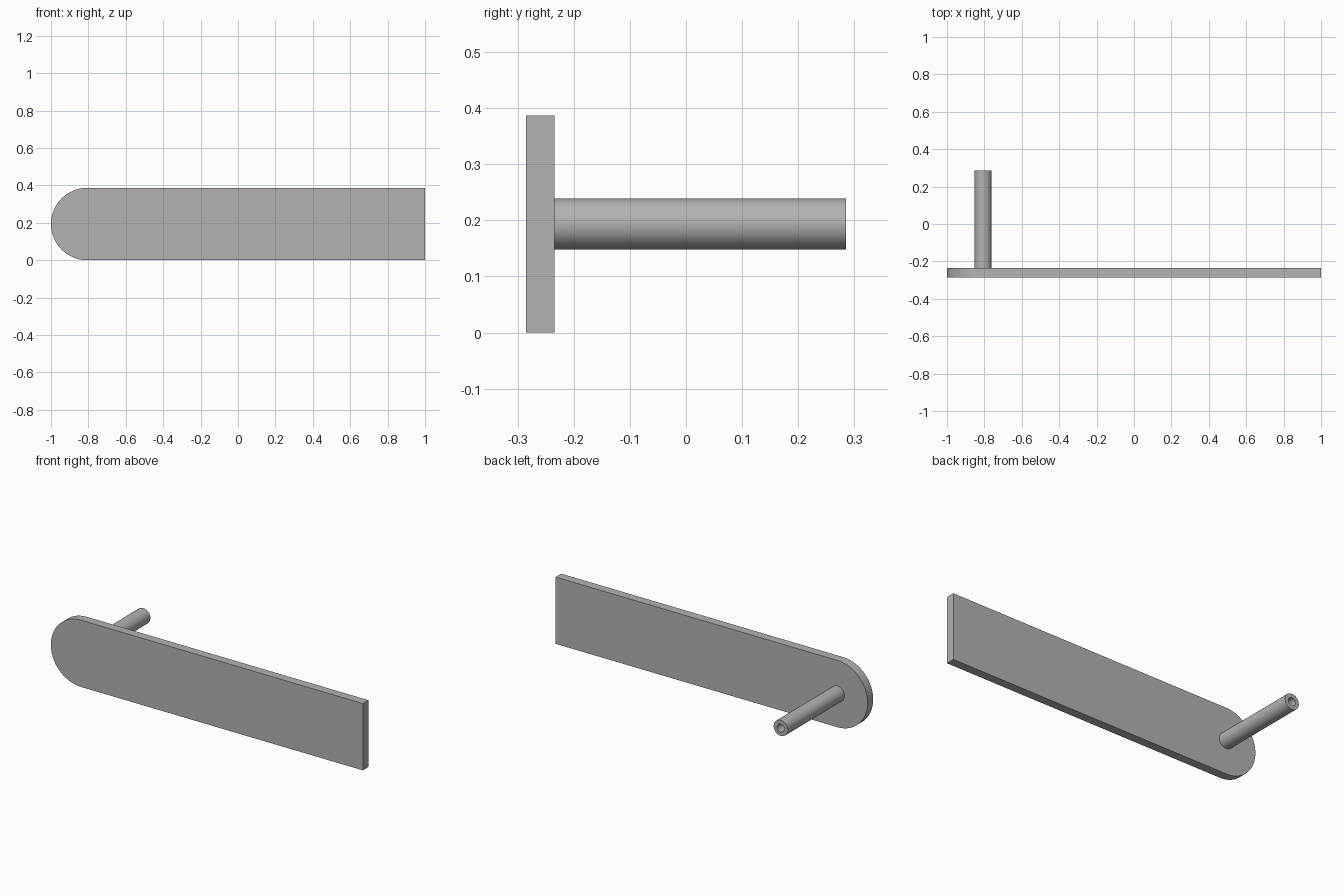
import bpy, bmesh
from math import sin, cos, pi
from mathutils import Vector

cube = bpy.data.objects.get("Cube")
if cube:
    bpy.data.objects.remove(cube, do_unlink=True)

RADIUS = 0.1935                 # half height of the plate, radius of its round end
AXIS_X = -1 + RADIUS            # shared centre of the round end and the post
FRONT, BACK, TIP = -0.285, -0.234, 0.285

gray = bpy.data.materials.new("plain gray")
gray.use_nodes = True
color = (0.45, 0.45, 0.45, 1)
gray.diffuse_color = color
gray.node_tree.nodes["Principled BSDF"].inputs["Base Color"].default_value = color


def finish(bm, name):
    bmesh.ops.recalc_face_normals(bm, faces=bm.faces)
    mesh = bpy.data.meshes.new(name)
    bm.to_mesh(mesh)
    bm.free()
    obj = bpy.data.objects.new(name, mesh)
    bpy.context.collection.objects.link(obj)
    mesh.materials.append(gray)
    bpy.ops.object.select_all(action="DESELECT")
    obj.select_set(True)
    bpy.context.view_layer.objects.active = obj
    bpy.ops.object.shade_smooth_by_angle(angle=pi / 6)
    return obj


# Flat plate: square at one end, half round at the other
bm = bmesh.new()
steps = 48
outline = [(1, 0), (1, 2 * RADIUS)]
for i in range(steps + 1):
    a = pi / 2 + pi * i / steps
    outline.append((AXIS_X + RADIUS * cos(a), RADIUS + RADIUS * sin(a)))
face = bm.faces.new([bm.verts.new((x, FRONT, z)) for x, z in outline])
extruded = bmesh.ops.extrude_face_region(bm, geom=[face], use_keep_orig=True)
moved = [v for v in extruded["geom"] if isinstance(v, bmesh.types.BMVert)]
bmesh.ops.translate(bm, verts=moved, vec=(0, BACK - FRONT, 0))
finish(bm, "plate")

# Round post with a blind hole in its free end, turned from a profile
bm = bmesh.new()
profile = [(0, BACK), (0.0455, BACK), (0.0455, TIP),
           (0.023, TIP), (0.023, TIP - 0.2), (0, TIP - 0.2)]
verts = [bm.verts.new((AXIS_X + r, y, RADIUS)) for r, y in profile]
edges = [bm.edges.new(pair) for pair in zip(verts, verts[1:])]
bmesh.ops.spin(bm, geom=verts + edges, cent=Vector((AXIS_X, 0, RADIUS)),
               axis=(0, 1, 0), angle=2 * pi, steps=48)
bmesh.ops.remove_doubles(bm, verts=bm.verts, dist=0.0001)
finish(bm, "post")
